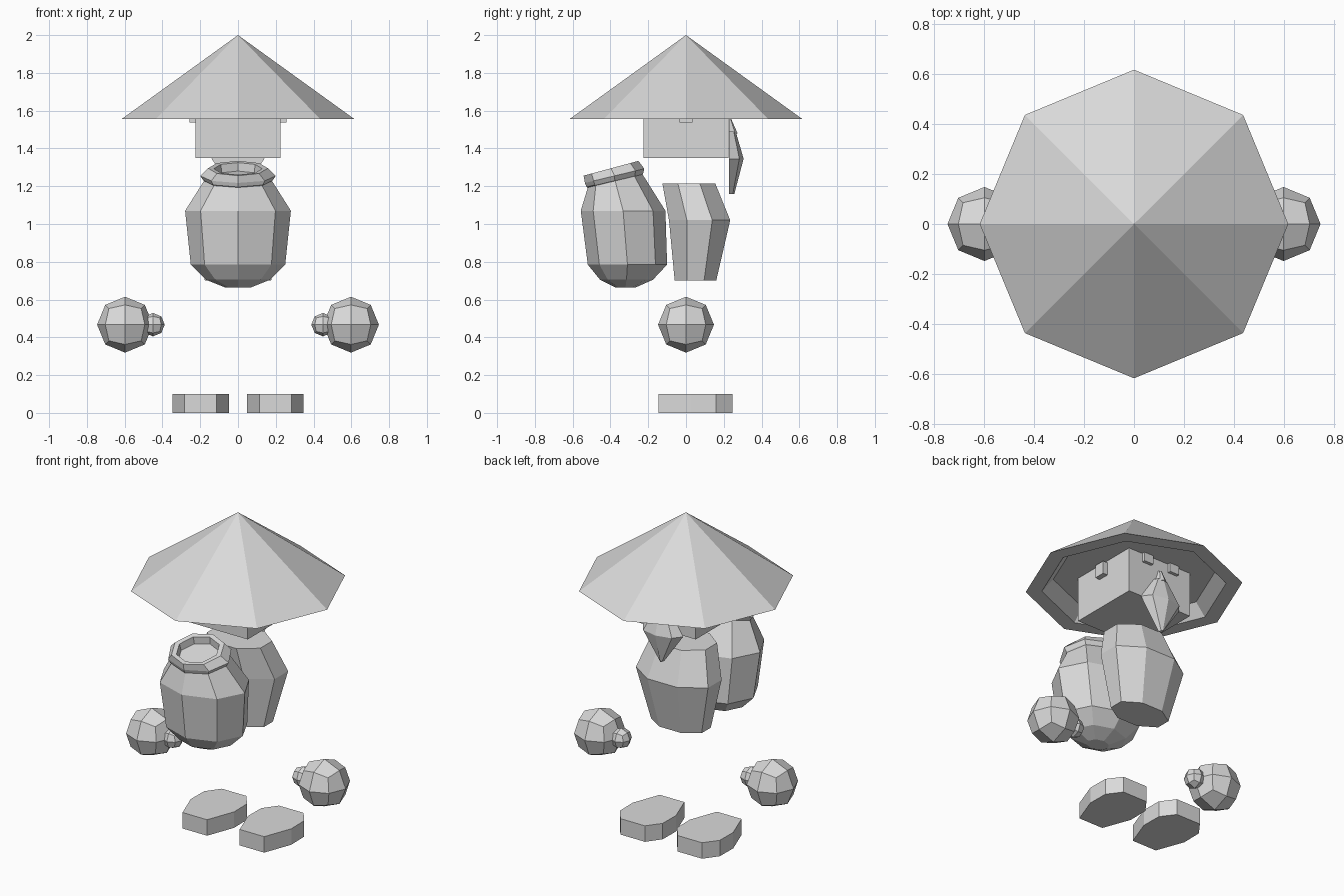
import bpy, bmesh, math
from mathutils import Vector

old = bpy.data.objects.get("Cube")
if old:
    bpy.data.objects.remove(old, do_unlink=True)

grey = bpy.data.materials.new("plain_grey")
grey.use_nodes = True
grey.diffuse_color = (0.7, 0.7, 0.7, 1)
grey.node_tree.nodes["Principled BSDF"].inputs["Base Color"].default_value = (0.7, 0.7, 0.7, 1)


def finish(name, bm):
    """Turn a bmesh into a flat-shaded object."""
    bmesh.ops.remove_doubles(bm, verts=bm.verts, dist=0.0005)
    bmesh.ops.recalc_face_normals(bm, faces=bm.faces)
    mesh = bpy.data.meshes.new(name)
    bm.to_mesh(mesh)
    bm.free()
    mesh.materials.append(grey)
    ob = bpy.data.objects.new(name, mesh)
    bpy.context.collection.objects.link(ob)
    return ob


def loft(name, loops):
    """Skin a stack of point loops and cap both ends."""
    bm = bmesh.new()
    rows = [[bm.verts.new(p) for p in loop] for loop in loops]
    n = len(rows[0])
    for a, b in zip(rows, rows[1:]):
        for i in range(n):
            j = (i + 1) % n
            bm.faces.new((a[i], a[j], b[j], b[i]))
    bm.faces.new(rows[0])
    if (rows[-1][0].co - rows[-1][n // 2].co).length > 0.001:
        bm.faces.new(rows[-1])
    return finish(name, bm)


def ring(z, cy, rx, ry, slope=0.0, turn=0.0):
    """Eight-sided oval ring, optionally tilted along y."""
    pts = []
    for k in range(8):
        a = turn + k * math.pi / 4
        y = ry * math.sin(a)
        pts.append((rx * math.cos(a), cy + y, z + slope * y))
    return pts


def half_ring(z, w, d):
    """Half oval bulging out from the face."""
    return [(w * math.cos(k * math.pi / 4), 0.228 + d * math.sin(k * math.pi / 4), z)
            for k in range(5)]


def block(name, centre, size):
    bm = bmesh.new()
    bmesh.ops.create_cube(bm, size=1)
    for v in bm.verts:
        v.co = Vector(c + p * s for c, p, s in zip(centre, v.co, size))
    return finish(name, bm)


def ball(name, centre, radius):
    """Cube divided once and rounded into a sphere."""
    bm = bmesh.new()
    bmesh.ops.create_cube(bm, size=2)
    bmesh.ops.subdivide_edges(bm, edges=bm.edges, cuts=1, use_grid_fill=True)
    for v in bm.verts:
        v.co = Vector(centre) + v.co.normalized() * radius
    return finish(name, bm)


# Conical hat with a recessed underside
loft("hat", [ring(z, 0, r, r) for z, r in
             ((1.63, 0.46), (1.555, 0.525), (1.555, 0.617), (2.0, 0.0))])

# Head
block("head", (0, 0, 1.495), (0.45, 0.45, 0.29))

# Nose and beard on the +y side
loft("nose", [half_ring(1.48, 0.035, 0.045), half_ring(1.555, 0.012, 0.012)])
loft("beard", [half_ring(1.16, 0.01, 0.028), half_ring(1.345, 0.14, 0.077),
               half_ring(1.49, 0.045, 0.035)])

# Barrel-shaped body, flat sides facing the axes
f = 1 / math.cos(math.pi / 8)
loft("body", [ring(z, cy, rx * f, ry * f, 0, math.pi / 8) for z, cy, rx, ry in
              ((0.70, 0.05, 0.175, 0.11), (1.02, 0.072, 0.25, 0.162),
               (1.215, 0.015, 0.185, 0.14))])

# Carried jar with a tilted neck, lip and hollow mouth
loft("jar", [ring(*r) for r in (
    (0.665, -0.32, 0.07, 0.055),
    (0.705, -0.315, 0.17, 0.14),
    (0.785, -0.31, 0.25, 0.21),
    (1.07, -0.333, 0.28, 0.224),
    (1.228, -0.375, 0.18, 0.145, 0.24),
    (1.232, -0.377, 0.185, 0.15, 0.24),
    (1.255, -0.378, 0.20, 0.157, 0.24),
    (1.295, -0.397, 0.158, 0.145, 0.27),
    (1.293, -0.397, 0.128, 0.118, 0.27),
    (1.25, -0.388, 0.122, 0.112, 0.27))])

# Foot outline, with the heel toward -y
foot = ((-0.085, -0.145), (0.085, -0.145), (0.15, 0.03), (0.148, 0.16),
        (0.085, 0.245), (-0.085, 0.245), (-0.148, 0.16), (-0.15, 0.03))

# Paired parts
for side, s in (("left", 1), ("right", -1)):
    ball(side + "_hand", (s * 0.598, 0, 0.467), 0.148)
    ball(side + "_thumb", (s * 0.45, 0, 0.467), 0.062)
    block(side + "_ear", (s * 0.235, 0, 1.577), (0.045, 0.07, 0.08))
    block(side + "_eye", (s * 0.095, 0.23, 1.605), (0.065, 0.03, 0.06))
    loft(side + "_foot", [[(s * 0.198 + x, y, z) for x, y in foot] for z in (0.0, 0.1)])
